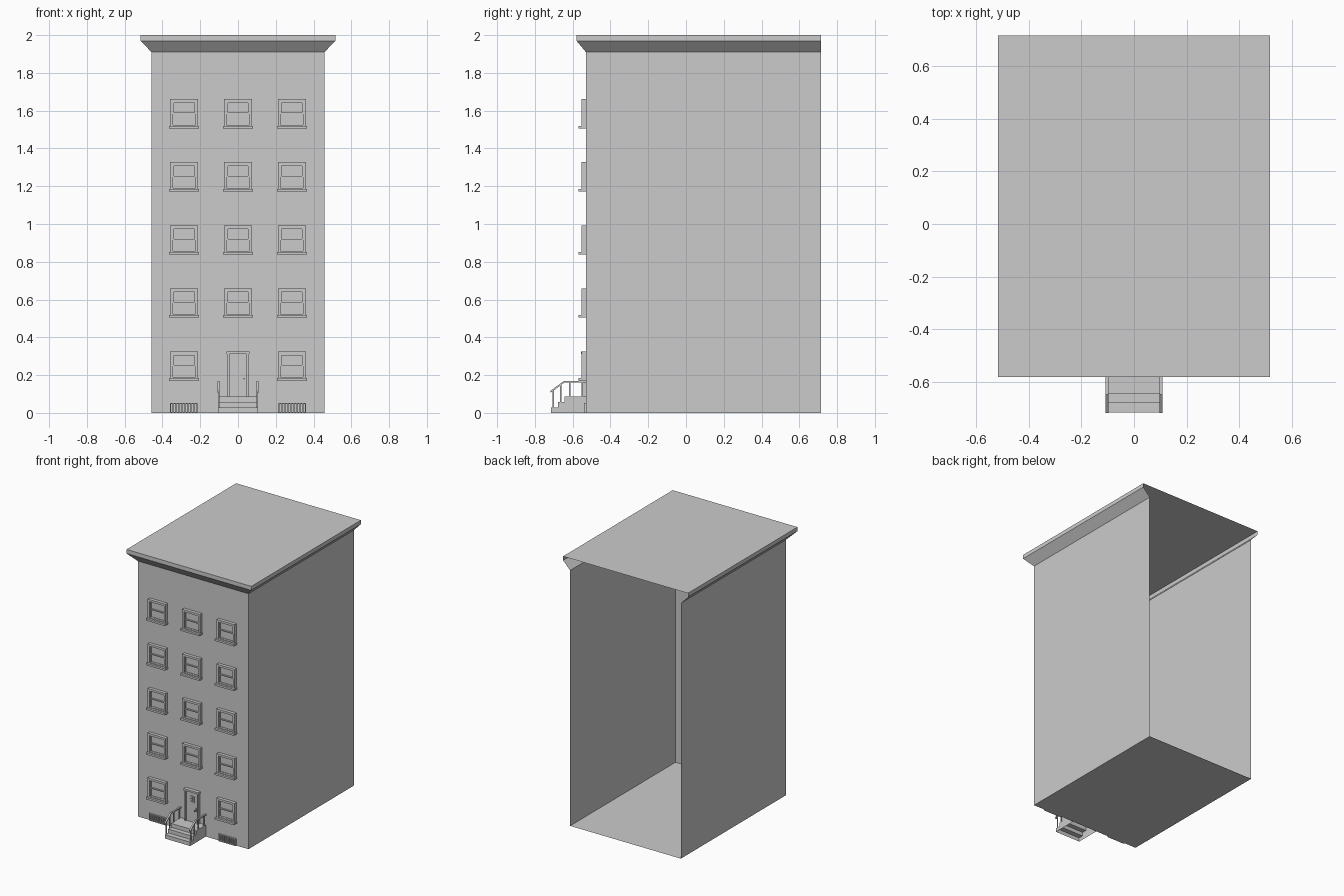
import bpy, bmesh

if "Cube" in bpy.data.objects:
    bpy.data.objects.remove(bpy.data.objects["Cube"])

WALL_Y = -0.53
BACK_Y = 0.715


def finish(name, bm, normals=True):
    if normals:
        bmesh.ops.recalc_face_normals(bm, faces=bm.faces)
    me = bpy.data.meshes.new(name)
    bm.to_mesh(me)
    bm.free()
    ob = bpy.data.objects.new(name, me)
    bpy.context.collection.objects.link(ob)
    return ob


def box(bm, x0, x1, y0, y1, z0, z1):
    v = [bm.verts.new((x, y, z)) for x in (x0, x1) for y in (y0, y1) for z in (z0, z1)]
    for f in ((0, 1, 3, 2), (4, 6, 7, 5), (0, 4, 5, 1), (2, 3, 7, 6), (0, 2, 6, 4), (1, 5, 7, 3)):
        bm.faces.new([v[i] for i in f])


def frame(bm, x0, x1, z0, z1, t, y0, y1):
    # four bars around a rectangular opening
    box(bm, x0, x0 + t, y0, y1, z0, z1)
    box(bm, x1 - t, x1, y0, y1, z0, z1)
    box(bm, x0 + t, x1 - t, y0, y1, z1 - t, z1)
    box(bm, x0 + t, x1 - t, y0, y1, z0, z0 + t)


def prism(bm, pts, x0, x1):
    # extrude a y-z outline along x
    a = [bm.verts.new((x0, y, z)) for y, z in pts]
    b = [bm.verts.new((x1, y, z)) for y, z in pts]
    bm.faces.new(a)
    bm.faces.new(b[::-1])
    for i in range(len(pts)):
        j = (i + 1) % len(pts)
        bm.faces.new((a[i], b[i], b[j], a[j]))


# Building shell, open at the back, with a flared cornice
bm = bmesh.new()
rings = []
for flare, z in ((0, 0), (0, 1.91), (1, 1.97), (1, 2.0)):
    hx, fy = 0.458 + 0.058 * flare, WALL_Y - 0.05 * flare
    rings.append([bm.verts.new(p) for p in
                  ((-hx, BACK_Y, z), (-hx, fy, z), (hx, fy, z), (hx, BACK_Y, z))])
for lo, hi in zip(rings, rings[1:]):
    for i in range(3):
        bm.faces.new((lo[i], lo[i + 1], hi[i + 1], hi[i]))
bm.faces.new(rings[-1])
bm.faces.new(rings[0][::-1])
finish("building_shell", bm)

# Windows
bm = bmesh.new()
for row in range(5):
    for cx in (-0.285, 0, 0.285):
        if row == 0 and cx == 0:
            continue
        z = 0.17 + 0.334 * row
        frame(bm, cx - 0.074, cx + 0.074, z + 0.005, z + 0.155, 0.014, -0.554, WALL_Y)
        box(bm, cx - 0.079, cx + 0.079, -0.57, WALL_Y, z, z + 0.014)
        frame(bm, cx - 0.06, cx + 0.06, z + 0.077, z + 0.141, 0.006, -0.547, WALL_Y)
        frame(bm, cx - 0.06, cx + 0.06, z + 0.014, z + 0.081, 0.006, -0.541, WALL_Y)
        box(bm, cx - 0.056, cx + 0.056, -0.535, WALL_Y, z + 0.018, z + 0.137)
finish("windows", bm)

# Front door with casing, peep grille and handle
bm = bmesh.new()
for s in (-1, 1):
    box(bm, *sorted((s * 0.046, s * 0.057)), -0.553, WALL_Y, 0.085, 0.315)
box(bm, -0.062, 0.062, -0.556, WALL_Y, 0.312, 0.325)
finish("door_casing", bm)
bm = bmesh.new()
box(bm, -0.046, 0.046, -0.542, WALL_Y, 0.085, 0.312)
frame(bm, -0.02, 0.02, 0.235, 0.28, 0.004, -0.546, -0.542)
box(bm, -0.002, 0.002, -0.545, -0.542, 0.237, 0.278)
box(bm, -0.018, 0.018, -0.545, -0.542, 0.255, 0.259)
finish("door", bm)
bm = bmesh.new()
box(bm, 0.028, 0.036, -0.546, -0.542, 0.17, 0.2)
box(bm, 0.029, 0.035, -0.562, -0.546, 0.178, 0.184)
finish("door_handle", bm)

# Entrance steps, hollow underneath
bm = bmesh.new()
prism(bm, [(WALL_Y, 0), (-0.715, 0), (-0.715, 0.029), (-0.678, 0.029), (-0.678, 0.057),
           (-0.643, 0.057), (-0.643, 0.086), (WALL_Y, 0.086)], -0.105, 0.105)
bmesh.ops.recalc_face_normals(bm, faces=bm.faces)
under = [f for f in bm.faces if all(v.co.z < 0.001 for v in f.verts)]
bmesh.ops.delete(bm, geom=under, context='FACES')
finish("entrance_steps", bm, normals=False)

# Handrails and posts
bm = bmesh.new()
for s in (-1, 1):
    x0, x1 = sorted((s * 0.097, s * 0.109))
    prism(bm, [(-0.718, 0.106), (-0.645, 0.16), (WALL_Y, 0.16), (WALL_Y, 0.168),
               (-0.648, 0.168), (-0.718, 0.116)], x0, x1)
    for y, z0, z1 in ((-0.702, 0.028, 0.12), (-0.662, 0.056, 0.15),
                      (-0.615, 0.085, 0.162), (-0.548, 0.085, 0.162)):
        box(bm, s * 0.102 - 0.003, s * 0.102 + 0.003, y - 0.004, y + 0.004, z0, z1)
finish("handrails", bm)

# Basement grilles
bm = bmesh.new()
for cx in (-0.287, 0.287):
    frame(bm, cx - 0.072, cx + 0.072, 0, 0.053, 0.005, -0.54, WALL_Y)
    for i in range(8):
        x = cx - 0.056 + 0.016 * i
        box(bm, x - 0.004, x + 0.004, -0.538, WALL_Y, 0.004, 0.049)
finish("basement_grilles", bm)
